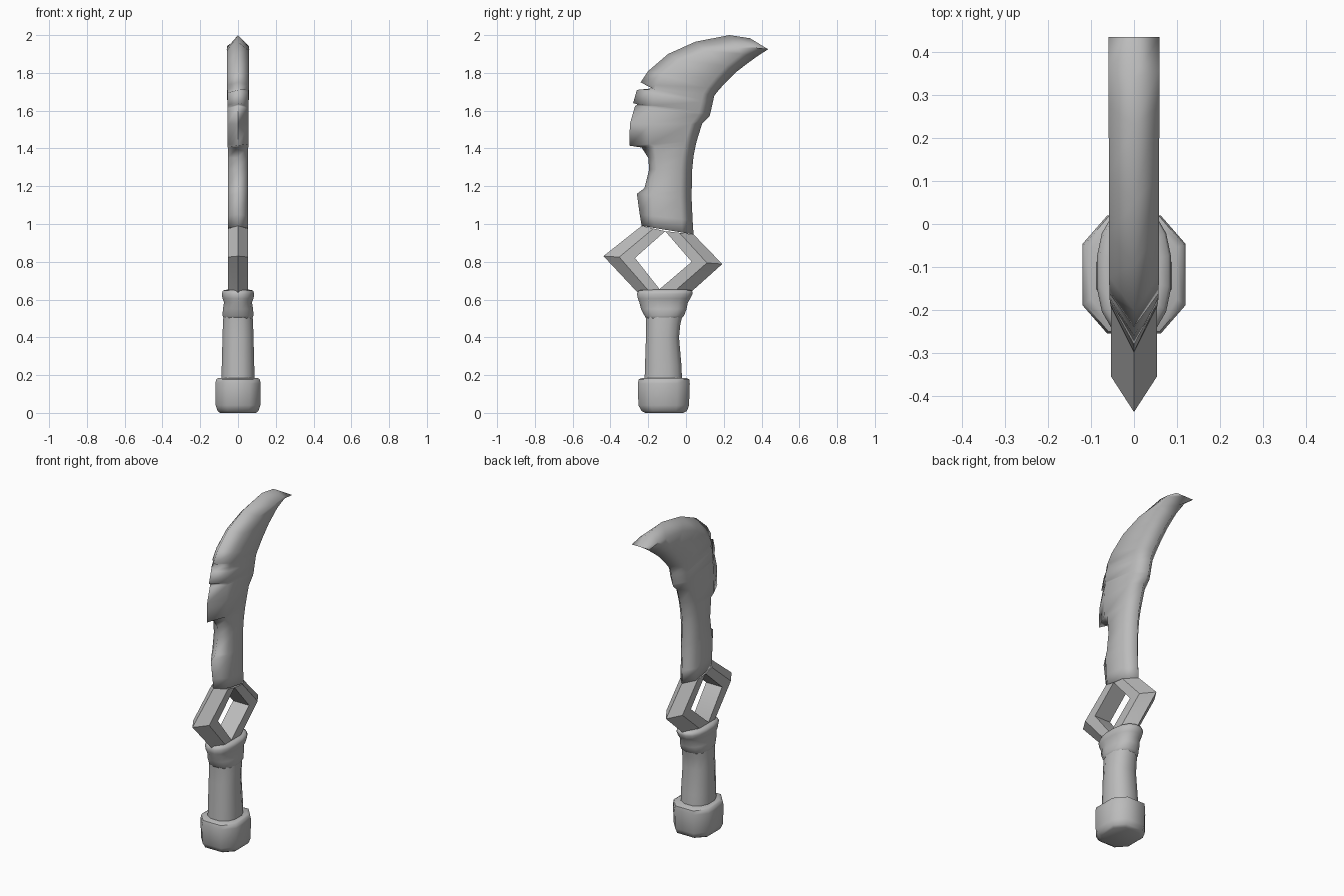
import bpy
import bmesh
from math import cos, sin, tau, radians, copysign
from mathutils import Vector

if "Cube" in bpy.data.objects:
    bpy.data.objects.remove(bpy.data.objects["Cube"])

metal = bpy.data.materials.new("plain_grey")
metal.use_nodes = True
GREY = (0.5, 0.5, 0.5, 1)
metal.diffuse_color = GREY
metal.node_tree.nodes["Principled BSDF"].inputs["Base Color"].default_value = GREY


def loft(name, rings, smooth_angle):
    """Skin a row of equally long point rings and cap both ends."""
    bm = bmesh.new()
    rows = [[bm.verts.new(point) for point in ring] for ring in rings]
    count = len(rows[0])
    for low, high in zip(rows, rows[1:]):
        for i in range(count):
            j = (i + 1) % count
            bm.faces.new((low[i], low[j], high[j], high[i]))
    bm.faces.new(rows[0])
    bm.faces.new(rows[-1])
    bmesh.ops.remove_doubles(bm, verts=bm.verts, dist=0.0005)
    bmesh.ops.recalc_face_normals(bm, faces=bm.faces)
    mesh = bpy.data.meshes.new(name)
    bm.to_mesh(mesh)
    bm.free()
    mesh.materials.append(metal)
    obj = bpy.data.objects.new(name, mesh)
    bpy.context.collection.objects.link(obj)
    bpy.ops.object.select_all(action="DESELECT")
    obj.select_set(True)
    bpy.context.view_layer.objects.active = obj
    bpy.ops.object.shade_smooth_by_angle(angle=radians(smooth_angle))
    return obj


def blade_ring(front, back, front_bevel, back_bevel, half):
    """Hexagonal section with a sharp ridge at the front and the back."""
    a, b = Vector((0, *front)), Vector((0, *back))
    across = b - a
    width = across.length
    across.normalize()
    side = Vector((half, 0, 0))
    p = a + across * min(front_bevel, width * 0.45)
    q = b - across * min(back_bevel, width * 0.45)
    return [a, p + side, q + side, b, q - side, p - side]


def arm_ring(outer, inner, half):
    """Section with a sharp outer ridge and a flat inner wall."""
    a, b = Vector((0, *outer)), Vector((0, *inner))
    side = Vector((half, 0, 0))
    p = a.lerp(b, 0.5)
    return [a, p + side, b + side, b - side, p - side]


def handle_ring(z, y_front, y_back, half, sides, squareness):
    """Rounded box section lying flat at height z."""
    middle, depth = (y_front + y_back) / 2, (y_back - y_front) / 2
    ring = []
    for i in range(sides):
        t = tau * (i + 0.5) / sides
        c, s = cos(t), sin(t)
        big = max(abs(c), abs(s))
        x = copysign(abs(c) ** squareness, c) / cos(tau / sides / 2) ** squareness
        y = copysign(abs(s) ** squareness, s) / cos(tau / sides / 2) ** squareness
        ring.append(Vector((x * half, middle + y * depth, z)))
    return ring


# Blade: front edge, front bevel width, back edge
blade_rows = [
    ((-.235, .99), .07, (.04, .945)),
    ((-.245, 1.05), .07, (.035, 1.02)),
    ((-.26, 1.16), .08, (.03, 1.13)),
    ((-.22, 1.19), .05, (.03, 1.17)),
    ((-.195, 1.29), .04, (.033, 1.29)),
    ((-.2, 1.35), .04, (.04, 1.36)),
    ((-.235, 1.405), .07, (.052, 1.42)),
    ((-.3, 1.415), .11, (.057, 1.44)),
    ((-.297, 1.53), .11, (.085, 1.53)),
    ((-.27, 1.625), .09, (.125, 1.57)),
    ((-.255, 1.633), .08, (.127, 1.58)),
    ((-.28, 1.64), .1, (.13, 1.59)),
    ((-.26, 1.71), .09, (.14, 1.635)),
    ((-.18, 1.718), .02, (.142, 1.645)),
    ((-.24, 1.75), .08, (.15, 1.68)),
    ((-.2, 1.81), .08, (.17, 1.705)),
    ((-.095, 1.9), .08, (.21, 1.75)),
    ((.05, 1.965), .08, (.26, 1.8)),
    ((.23, 2), .08, (.325, 1.85)),
    ((.34, 1.983), .07, (.38, 1.89)),
    ((.435, 1.925), .02, (.4351, 1.9249)),
]
loft("blade", [blade_ring(f, b, bevel, .06, .052 + .008 * i / len(blade_rows))
               for i, (f, bevel, b) in enumerate(blade_rows)], 120)

# Two bent arms around the diamond opening
TOP, BOTTOM = (-.11, .962), (-.14, .655)
arms = {
    "front_guard_arm": [((-.235, .99), TOP), ((-.437, .83), (-.27, .82)),
                        ((-.24, .62), BOTTOM), ((-.2, .56), (-.13, .6))],
    "back_guard_arm": [((.04, .945), TOP), ((.192, .788), (.03, .8)),
                       ((.01, .625), BOTTOM), ((-.04, .56), (-.13, .6))],
}
for name, rows in arms.items():
    loft(name, [arm_ring(outer, inner, .054) for outer, inner in rows], 40)

# Handle parts: height, front y, back y, half width
grip = [(.15, -.22, -.02, .087), (.25, -.217, -.024, .086), (.4, -.212, -.037, .082),
        (.47, -.211, -.03, .08), (.53, -.215, -.015, .076)]
collar = [(.49, -.205, -.035, .072), (.515, -.22, -.01, .082), (.55, -.238, .003, .08),
          (.585, -.247, .01, .074), (.605, -.255, .022, .082), (.63, -.26, .035, .086),
          (.648, -.25, .032, .08), (.652, -.23, .01, .06)]
pommel = [(0, -.215, -.015, .095), (.01, -.235, .005, .108), (.04, -.252, .016, .118),
          (.155, -.255, .02, .12), (.178, -.25, .017, .115), (.186, -.23, 0, .1)]
loft("grip", [handle_ring(*row, 12, .85) for row in grip], 50)
loft("collar", [handle_ring(*row, 16, .85) for row in collar], 70)
loft("pommel", [handle_ring(*row, 8, .75) for row in pommel], 50)
